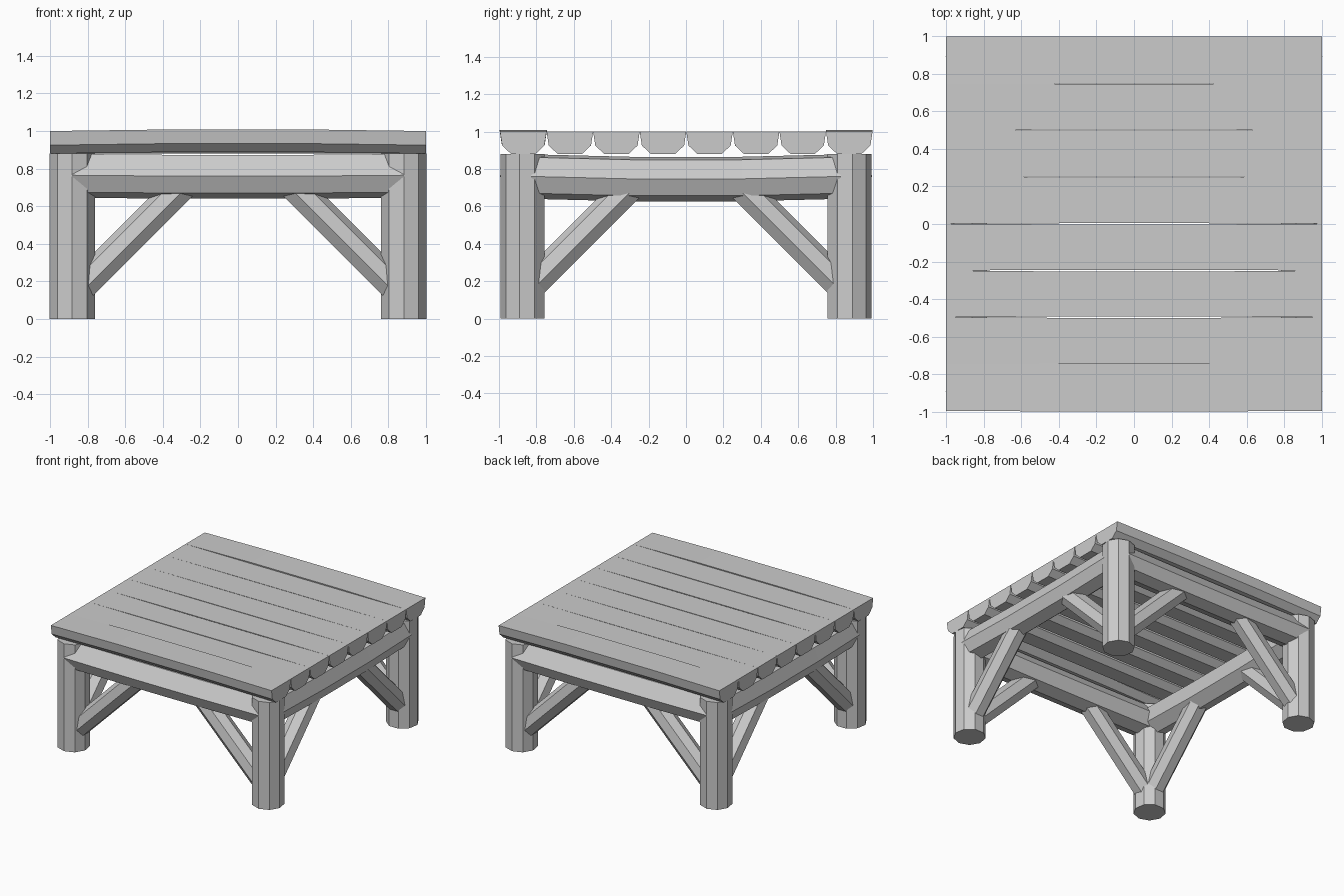
import bpy
import bmesh
import math
from mathutils import Matrix, Vector

cube = bpy.data.objects.get("Cube")
if cube:
    bpy.data.objects.remove(cube, do_unlink=True)

wood = bpy.data.materials.new("grey wood")
wood.use_nodes = True
GREY = (0.6, 0.6, 0.6, 1)
wood.diffuse_color = GREY
wood.node_tree.nodes["Principled BSDF"].inputs["Base Color"].default_value = GREY


def loft(name, section, stations, matrix=Matrix()):
    """Sweep a (y, z) section along x; stations are (x, y scale, z shift)."""
    bm = bmesh.new()
    rings = [[bm.verts.new((x, u * s, v + dz)) for u, v in section]
             for x, s, dz in stations]
    n = len(section)
    for a, b in zip(rings, rings[1:]):
        for i in range(n):
            j = (i + 1) % n
            bm.faces.new((a[i], a[j], b[j], b[i]))
    bm.faces.new(rings[0])
    bm.faces.new(rings[-1])
    bm.transform(matrix)
    bmesh.ops.recalc_face_normals(bm, faces=bm.faces)
    mesh = bpy.data.meshes.new(name)
    bm.to_mesh(mesh)
    bm.free()
    mesh.materials.append(wood)
    obj = bpy.data.objects.new(name, mesh)
    bpy.context.collection.objects.link(obj)
    return obj


def ngon(sides, radius, turn=0):
    step = math.tau / sides
    return [(radius * math.cos(turn + i * step), radius * math.sin(turn + i * step))
            for i in range(sides)]


LEG_X, LEG_Y, TOP = 0.882, 0.87, 0.88

# Half-log planks across the top, slightly uneven along their length
half_log = [(-0.1245, 1.0), (-0.113, 0.925), (-0.065, 0.88),
            (0.065, 0.88), (0.113, 0.925), (0.1245, 1.0)]
waist = [1.02, 0.98, 0.96, 0.97, 0.98, 0.99, 0.98, 1.0]
for i, w in enumerate(waist):
    rise = 0.008 if i in (0, 7) else 0
    stations = [(-1, 1, 0), (-0.4, w, rise), (0.4, w, rise), (1, 1, 0)]
    loft(f"plank_{i + 1}", half_log, stations,
         Matrix.Translation((0, -0.87 + i * 0.249, 0)))

# Legs: upright nine-sided logs, one corner facing outward
upright = Matrix.Rotation(-math.pi / 2, 4, "Y")
for sx, side in ((1, "left"), (-1, "right")):
    for sy, end in ((-1, "front"), (1, "back")):
        loft(f"{end}_{side}_leg", ngon(9, 0.122, 0 if sy > 0 else math.pi),
             [(0, 1, 0), (TOP, 1, 0)],
             Matrix.Translation((sx * LEG_X, sy * LEG_Y, 0)) @ upright)

# Rails: sections have the outer side toward negative y
long_section = [(-0.125, 0.765), (-0.05, 0.878), (0.06, 0.878), (0.12, 0.79),
                (0.09, 0.68), (0, 0.645), (-0.085, 0.675)]
short_section = [(-0.112, 0.76), (-0.075, 0.862), (0.02, 0.878), (0.1, 0.83),
                 (0.1, 0.71), (0.02, 0.64), (-0.075, 0.67)]

# Each side: rail plus two diagonal braces, turned into place
sides = (("front", 0, LEG_X, LEG_Y, long_section),
         ("left", 90, LEG_Y, LEG_X, short_section),
         ("back", 180, LEG_X, LEG_Y, long_section),
         ("right", 270, LEG_Y, LEG_X, short_section))
for name, angle, half, depth, section in sides:
    place = Matrix.Rotation(math.radians(angle), 4, "Z") @ Matrix.Translation((0, -depth, 0))
    reach = half if section is long_section else 0.83
    sag = -0.005 if section is long_section else -0.013
    loft(f"{name}_rail", section,
         [(-reach, 1, 0), (-0.3, 1, sag), (0.3, 1, sag), (reach, 1, 0)], place)
    for s in (-1, 1):
        low = Vector((s * 0.86, 0, 0.14))
        run = Vector((-s * 0.57, 0, 0.57))
        aim = run.to_track_quat("X", "Z").to_matrix().to_4x4()
        loft(f"{name}_brace_{'a' if s < 0 else 'b'}", ngon(7, 0.083, math.pi / 2),
             [(0, 1, 0), (run.length, 1, 0)],
             place @ Matrix.Translation(low) @ aim)
